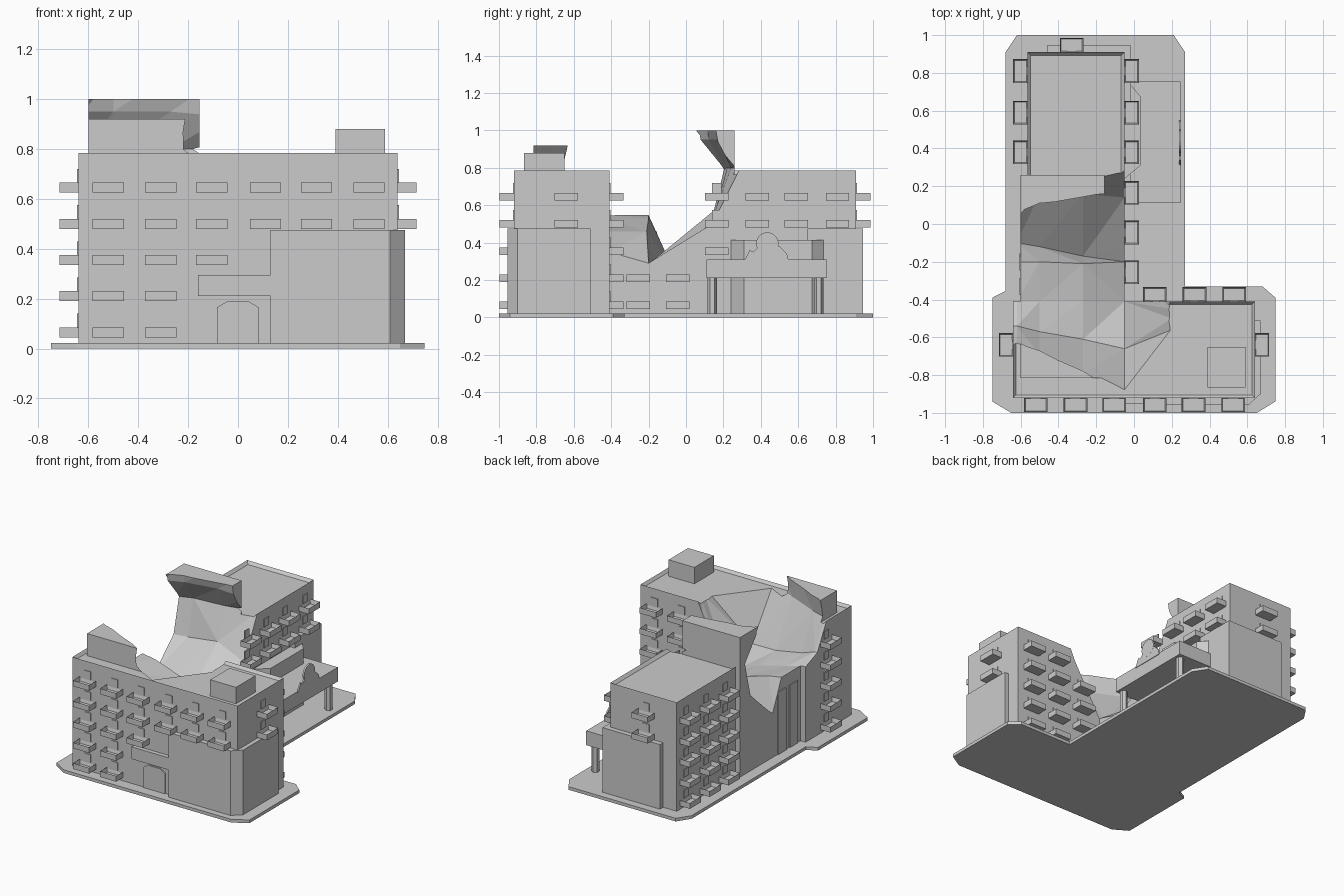
import bpy, bmesh, math
from mathutils import Vector

if "Cube" in bpy.data.objects:
    bpy.data.objects.remove(bpy.data.objects["Cube"])

grey = bpy.data.materials.new("concrete grey")
grey.diffuse_color = (0.6, 0.6, 0.6, 1)
grey.use_nodes = True
grey.node_tree.nodes["Principled BSDF"].inputs["Base Color"].default_value = grey.diffuse_color


def finish(name, bm):
    bmesh.ops.recalc_face_normals(bm, faces=bm.faces[:])
    me = bpy.data.meshes.new(name)
    bm.to_mesh(me)
    bm.free()
    ob = bpy.data.objects.new(name, me)
    me.materials.append(grey)
    bpy.context.collection.objects.link(ob)
    return ob


def add_box(bm, x0, x1, y0, y1, z0, z1, rim=0, depth=0):
    """Box, optionally with a sunken top (parapet or tray)."""
    vs = bmesh.ops.create_cube(bm, size=1)["verts"]
    for v in vs:
        v.co = Vector(((x0 + x1) / 2 + v.co.x * (x1 - x0),
                       (y0 + y1) / 2 + v.co.y * (y1 - y0),
                       (z0 + z1) / 2 + v.co.z * (z1 - z0)))
    if rim:
        top = [f for f in vs[0].link_faces[:] + vs[-1].link_faces[:]
               if all(abs(v.co.z - z1) < 1e-5 for v in f.verts)][0]
        bmesh.ops.inset_region(bm, faces=[top], thickness=rim)
        for v in top.verts:
            v.co.z -= depth


def box(name, *a, **k):
    bm = bmesh.new()
    add_box(bm, *a, **k)
    return finish(name, bm)


def prism(name, pts, lo, hi, axis="z"):
    """Extrude a 2D outline along an axis."""
    put = {"z": lambda a, b, t: (a, b, t),
           "y": lambda a, b, t: (a, t, b),
           "x": lambda a, b, t: (t, a, b)}[axis]
    bm = bmesh.new()
    f = bm.faces.new([bm.verts.new(put(a, b, lo)) for a, b in pts])
    ext = bmesh.ops.extrude_face_region(bm, geom=[f])["geom"]
    move = Vector(put(0, 0, hi - lo))
    bmesh.ops.translate(bm, vec=move, verts=[g for g in ext if isinstance(g, bmesh.types.BMVert)])
    return finish(name, bm)


# ground slab
prism("ground_slab", [(-.62, 1), (.21, 1), (.27, .91), (.27, -.33), (.68, -.33), (.748, -.39),
                      (.748, -.94), (.65, -1), (-.65, -1), (-.75, -.94), (-.75, -.39),
                      (-.68, -.355), (-.68, .91)], 0, .022)

# main masses
front_wing = box("front_wing", -.64, .64, -.92, -.41, .015, .785, rim=.022, depth=.02)
rear_wing = box("rear_wing", -.565, -.05, -.42, .91, .015, .785, rim=.025, depth=.02)
rear_tower = box("rear_tower", -.6, -.155, -.415, .26, .015, 1)
front_tower = box("front_tower", -.6, -.155, -.815, -.41, .75, .92)

# crater cutter: lofted y,z sections along x
sections = {
    -.62: [(-.05, 1.1), (.07, .95), (.2, .79), (.14, .55), (-.1, .33),
           (-.2, .55), (-.41, .55), (-.54, .6), (-.65, .8), (-.58, 1.1)],
    -.5: [(.09, 1.1), (.12, .95), (.22, .8), (.16, .55), (-.12, .33),
          (-.2, .53), (-.41, .52), (-.57, .55), (-.69, .8), (-.64, 1.1)],
    -.27: [(.11, 1.1), (.16, .95), (.24, .8), (.16, .58), (-.17, .31),
           (-.21, .46), (-.41, .46), (-.61, .49), (-.79, .8), (-.76, 1.1)],
    -.05: [(.15, 1.1), (.18, .93), (.29, .8), (.14, .5), (-.12, .34),
           (-.2, .29), (-.41, .35), (-.66, .46), (-.895, .79), (-.9, 1.1)],
    .2: [(-.3, 1.1), (-.3, 1.0), (-.32, .9), (-.35, .82), (-.41, .8),
         (-.45, .79), (-.5, .785), (-.56, .775), (-.6, .85), (-.6, 1.1)],
}
bm = bmesh.new()
rows = [[bm.verts.new((x, y, z)) for y, z in sections[k]]
        for x, k in [(-.8, -.62), (-.62, -.62), (-.5, -.5), (-.27, -.27), (-.05, -.05), (.2, .2)]]
for a, b in zip(rows, rows[1:]):
    for i in range(10):
        j = (i + 1) % 10
        bm.faces.new((a[i], a[j], b[j], b[i]))
bm.faces.new(rows[0])
bm.faces.new(rows[-1])
bmesh.ops.triangulate(bm, faces=bm.faces[:])
crater = finish("crater_cutter", bm)
crater.hide_render = True
for ob in (front_wing, rear_wing, rear_tower, front_tower):
    m = ob.modifiers.new("crater", "BOOLEAN")
    m.operation = "DIFFERENCE"
    m.solver = "EXACT"
    m.object = crater
    bpy.context.view_layer.objects.active = ob
    bpy.ops.object.modifier_apply(modifier="crater")
bpy.data.objects.remove(crater)

# balconies: open trays with a slim door plate behind each
floors = [.065 + .145 * i for i in range(5)]


def balconies(name, wall, normal, columns):
    """wall = plane coordinate, normal = '+x' etc, columns = (centre, floor list)."""
    bm = bmesh.new()
    s = 1 if normal[0] == "+" else -1
    for c, levels in columns:
        for i in levels:
            z = floors[i]
            for w, d, z0, z1, rim in ((.0625, .076, z - .02, z + .02, .01),
                                      (.025, .005, z + .02, z + .075, 0)):
                n0, n1 = sorted((wall - s * .002, wall + s * d))
                if normal[1] == "x":
                    add_box(bm, n0, n1, c - w, c + w, z0, z1, rim=rim, depth=.03)
                else:
                    add_box(bm, c - w, c + w, n0, n1, z0, z1, rim=rim, depth=.03)
    finish(name, bm)


every, upper = range(5), (3, 4)
balconies("front_balconies", -.92, "-y", [(-.52, every), (-.31, every), (-.105, (2, 3, 4)),
                                          (.11, upper), (.315, upper), (.525, upper)])
balconies("left_end_balconies", -.64, "-x", [(-.64, every)])
balconies("right_end_balconies", .64, "+x", [(-.64, upper)])
balconies("courtyard_front_balconies", -.41, "+y", [(.11, range(4)), (.32, every), (.53, every)])
balconies("courtyard_side_balconies", -.05, "+x", [(.81, upper), (.59, upper), (.38, upper),
                                                   (.165, (2, 3, 4)), (-.045, (0, 1)), (-.255, (0, 1))])
balconies("left_side_balconies", -.565, "-x", [(.81, every), (.59, every), (.38, every)])
balconies("rear_end_balconies", .91, "+y", [(-.33, upper)])

# annexes wrapping the two end corners
prism("front_annex", [(.13, -.955), (.61, -.955), (.67, -.9), (.67, -.51), (.13, -.51)], .015, .475)
prism("rear_annex", [(-.46, .65), (-.015, .65), (-.015, .945), (-.46, .945)], .015, .475)

# roof plant room
box("roof_room", .39, .59, -.865, -.65, .75, .88)

# street entrance: arched door plate and canopy
prism("entrance_door", [(-.085, .022), (.083, .022), (.083, .165), (.045, .188),
                        (-.045, .188), (-.085, .165)], -.928, -.915, "y")
box("entrance_canopy", -.16, .135, -.95, -.91, .21, .295)

# courtyard bay and porch
prism("courtyard_bay", [(-.06, .24), (-.05, .24), (.035, .31), (.035, .675),
                        (-.015, .735), (-.06, .735)], .015, .415)
box("porch_canopy", -.02, .245, .11, .755, .21, .31)
for label, y in (("front", .14), ("rear", .71)):
    bm = bmesh.new()
    bmesh.ops.create_cone(bm, cap_ends=True, segments=6, radius1=.025, radius2=.025, depth=.2)
    bmesh.ops.translate(bm, verts=bm.verts[:], vec=(.205, y, .115))
    finish(label + "_porch_post", bm)

# porch ornament: thin disc with a ragged leaf
prism("ornament_disc", [(.435 + .06 * math.cos(i * math.pi / 10), .395 + .06 * math.sin(i * math.pi / 10))
                        for i in range(20)], .238, .25, "x")
prism("ornament_leaf", [(.31, .3), (.55, .3), (.54, .34), (.5, .38), (.4, .39), (.36, .35),
                        (.34, .36)], .239, .249, "x")

# tall panels on the left tower wall
for i, y in enumerate((-.2, -.33)):
    box("wall_panel_%d" % (i + 1), -.606, -.598, y - .045, y + .045, .022, .46)
